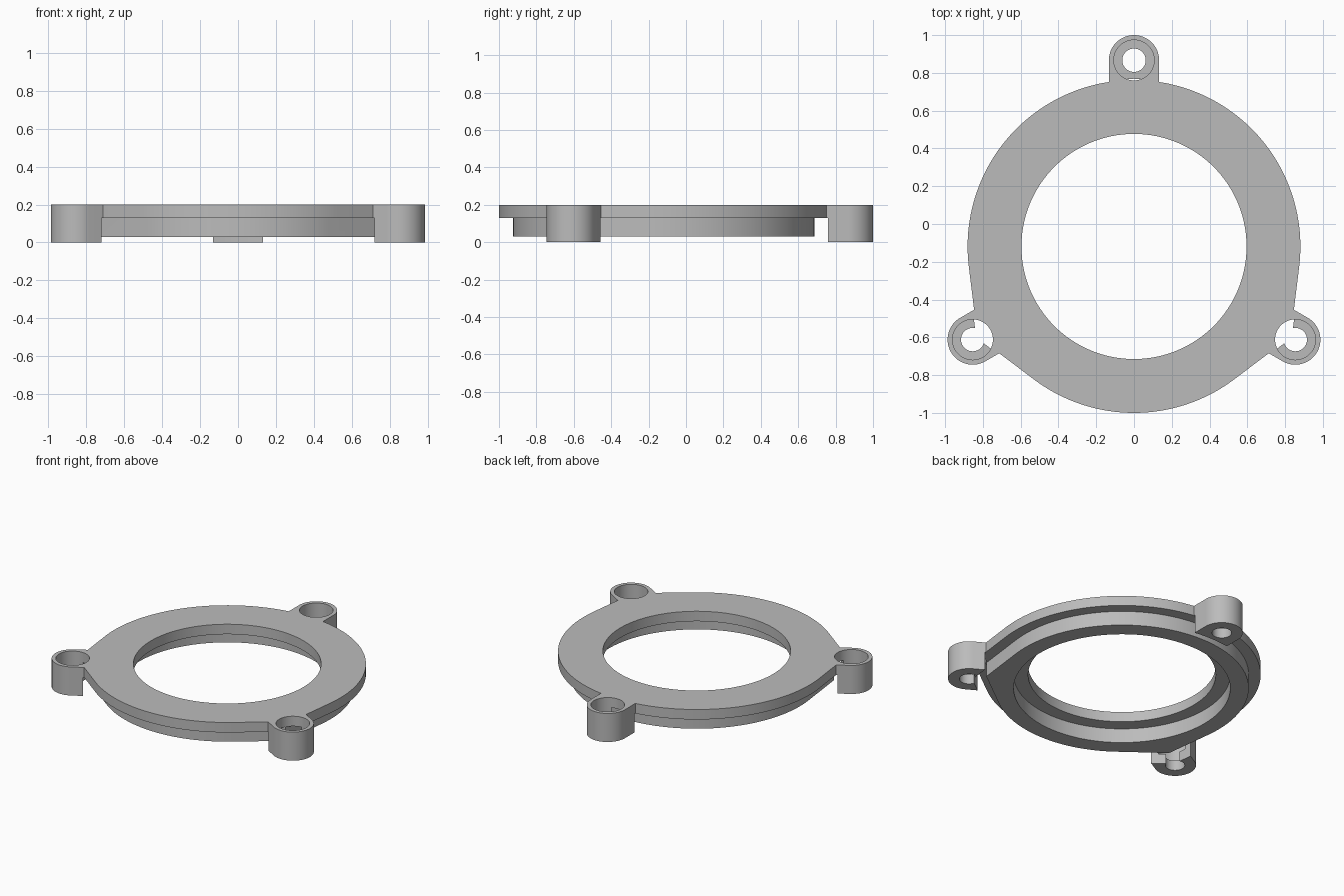
import bpy, bmesh
from math import radians, sin, cos, tan, pi
from mathutils import Matrix

cube = bpy.data.objects.get("Cube")
if cube:
    bpy.data.objects.remove(cube, do_unlink=True)

# Main dimensions
CENTRE_Y = -0.119
TOP, STEP, RIM_BOTTOM = 0.2, 0.13, 0.03
FLANGE_R, RIM_R, RECESS_R, HOLE_R = 0.881, 0.805, 0.688, 0.596
LUG_DIST, LUG_R, BORE_R, SCREW_R = 0.986, 0.133, 0.107, 0.062
FLOOR = 0.07
FLARE = radians(23)
LUG_ANGLES = [radians(a) for a in (90, 210, 330)]

grey = bpy.data.materials.new("grey plastic")
grey.use_nodes = True
colour = (0.5, 0.5, 0.5, 1)
grey.diffuse_color = colour
grey.node_tree.nodes["Principled BSDF"].inputs["Base Color"].default_value = colour


def prism(name, points, z0, z1):
    """Extrude a closed plan outline between two heights."""
    bm = bmesh.new()
    base = bm.faces.new([bm.verts.new((x, y, z0)) for x, y in points])
    top = bmesh.ops.extrude_face_region(bm, geom=[base])["geom"]
    verts = [v for v in top if isinstance(v, bmesh.types.BMVert)]
    bmesh.ops.translate(bm, verts=verts, vec=(0, 0, z1 - z0))
    bmesh.ops.recalc_face_normals(bm, faces=bm.faces)
    mesh = bpy.data.meshes.new(name)
    bm.to_mesh(mesh)
    bm.free()
    mesh.materials.append(grey)
    obj = bpy.data.objects.new(name, mesh)
    bpy.context.collection.objects.link(obj)
    return obj


def arc(radius, start, end, steps, cx=0, cy=0):
    return [(cx + radius * cos(start + (end - start) * i / steps),
             cy + radius * sin(start + (end - start) * i / steps))
            for i in range(steps + 1)]


def circle(radius, steps=128, cx=0, cy=0):
    return arc(radius, 0, 2 * pi, steps, cx, cy)[:-1]


def flared(radius):
    """Circle drawn out along tangents to a point at the two front lugs."""
    left, right = LUG_ANGLES[2], LUG_ANGLES[1]
    apex = radius / cos(FLARE)
    points = arc(radius, left - 2 * pi + FLARE, right - FLARE, 96)
    points.append((apex * cos(right), apex * sin(right)))
    points += arc(radius, right + FLARE, left - FLARE, 36)
    points.append((apex * cos(left), apex * sin(left)))
    return points


def combine(target, tool, operation):
    """Apply a boolean and discard the tool."""
    mod = target.modifiers.new(operation, 'BOOLEAN')
    mod.operation = operation
    mod.solver = 'EXACT'
    mod.object = tool
    bpy.context.view_layer.objects.active = target
    bpy.ops.object.modifier_apply(modifier=mod.name)
    bpy.data.objects.remove(tool, do_unlink=True)


# Flange with the narrower rim below it, recessed underneath
ring = prism("mounting_ring", flared(FLANGE_R), STEP, TOP)
combine(ring, prism("rim", flared(RIM_R), RIM_BOTTOM, STEP + 0.03), 'UNION')
combine(ring, prism("recess", circle(RECESS_R), -0.1, STEP), 'DIFFERENCE')
combine(ring, prism("opening", circle(HOLE_R), -0.1, 0.4), 'DIFFERENCE')

# Screw lugs: rounded tabs whose lower part stands clear of the flange outline
for angle in LUG_ANGLES:
    tab = [(0.78, LUG_R), (0.78, -LUG_R)]
    tab += arc(LUG_R, -pi / 2, pi / 2, 32, LUG_DIST)
    lug = prism("lug", tab, 0, TOP)
    lug.data.transform(Matrix.Rotation(angle, 4, 'Z'))
    combine(lug, prism("clearance", flared(FLANGE_R + 0.007), -0.1, STEP), 'DIFFERENCE')
    combine(ring, lug, 'UNION')

# Counterbore and screw hole through each lug
for angle in LUG_ANGLES:
    cx, cy = LUG_DIST * cos(angle), LUG_DIST * sin(angle)
    combine(ring, prism("counterbore", circle(BORE_R, 48, cx, cy), FLOOR, 0.4), 'DIFFERENCE')
    combine(ring, prism("screw_hole", circle(SCREW_R, 48, cx, cy), -0.1, 0.4), 'DIFFERENCE')

ring.data.transform(Matrix.Translation((0, CENTRE_Y, 0)))
bpy.ops.object.select_all(action='DESELECT')
ring.select_set(True)
bpy.context.view_layer.objects.active = ring
bpy.ops.object.shade_smooth_by_angle(angle=radians(20))
